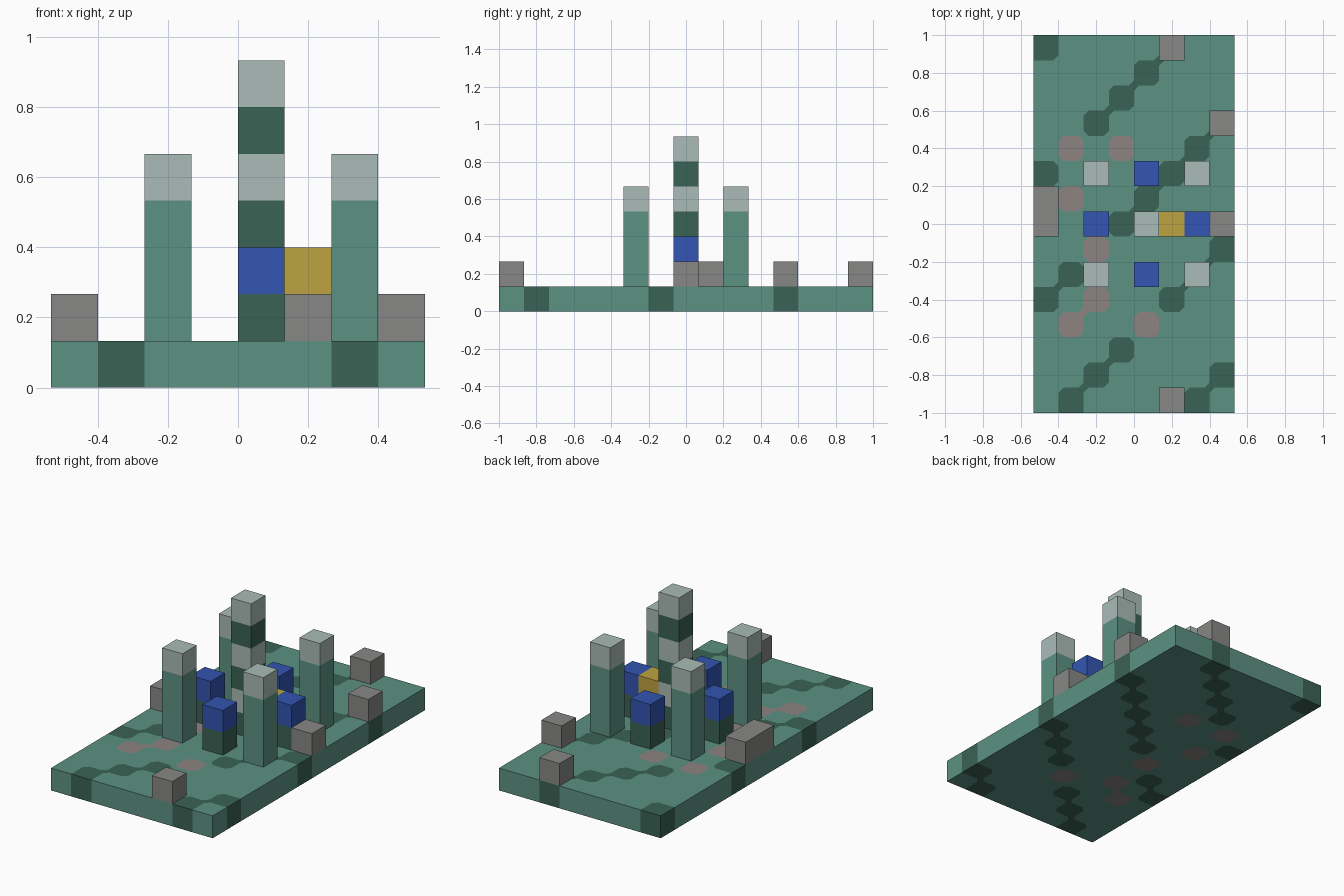
import bpy
import bmesh

cube = bpy.data.objects.get("Cube")
if cube:
    bpy.data.objects.remove(cube, do_unlink=True)

COLS, ROWS = 8, 15
S = 2 / ROWS          # block size
CUT = S * 0.2         # clipped corner of a floor patch


def material(name, rgb):
    mat = bpy.data.materials.new(name)
    mat.use_nodes = True
    mat.diffuse_color = (*rgb, 1)
    mat.node_tree.nodes["Principled BSDF"].inputs["Base Color"].default_value = (*rgb, 1)
    return mat


MATS = [
    material("sea_green", (0.107, 0.287, 0.227)),
    material("dark_green", (0.042, 0.122, 0.091)),
    material("warm_grey", (0.262, 0.227, 0.223)),
    material("stone_grey", (0.242, 0.242, 0.238)),
    material("pale_green", (0.402, 0.503, 0.474)),
    material("blue", (0.033, 0.091, 0.445)),
    material("gold", (0.515, 0.366, 0.051)),
]
GREEN, DARK, WARM, STONE, PALE, BLUE, GOLD = range(len(MATS))


def grid_xy(c, r):
    """Corner of a cell: columns run left to right, rows run back to front."""
    return (c - COLS / 2) * S, (ROWS / 2 - r) * S


def add_face(bm, points, mat):
    bm.faces.new([bm.verts.new(p) for p in points]).material_index = mat


def finish(bm, name):
    bmesh.ops.remove_doubles(bm, verts=bm.verts, dist=1e-4)
    bmesh.ops.recalc_face_normals(bm, faces=bm.faces)
    mesh = bpy.data.meshes.new(name)
    bm.to_mesh(mesh)
    bm.free()
    for mat in MATS:
        mesh.materials.append(mat)
    bpy.context.collection.objects.link(bpy.data.objects.new(name, mesh))


# Floor pattern: diagonal dark bands with a few scattered grey patches
PATCHES = {(1, 4), (3, 4), (1, 6), (2, 8), (2, 10), (1, 11), (4, 11)}


def floor_color(c, r):
    if (c, r) in PATCHES:
        return WARM
    return DARK if (c + r) % 5 == 0 else GREEN


def corner_color(c, r, own):
    """Colour around a grid point: lone patches are clipped, diagonals join."""
    if not (0 < c < COLS and 0 < r < ROWS):
        return own
    a, b, d, e = [floor_color(c + i, r + j) for j in (-1, 0) for i in (-1, 0)]
    if [a, b, d, e].count(GREEN) >= 3:
        return GREEN
    for p, q, s, t in ((a, e, b, d), (b, d, a, e)):
        if s == t == GREEN:
            return p if p == q else GREEN
    return own


def floor_cell(bm, c, r, z):
    own = floor_color(c, r)
    ring = []
    corners = [(0, 0), (1, 0), (1, 1), (0, 1)]
    for k, (i, j) in enumerate(corners):
        x, y = grid_xy(c + i, r + j)
        sx, sy = (1 - 2 * i) * CUT, (2 * j - 1) * CUT
        along_x, along_y = (x + sx, y, z), (x, y + sy, z)
        pair = [along_y, along_x] if k % 2 == 0 else [along_x, along_y]
        tone = corner_color(c + i, r + j, own)
        if tone == own:
            ring.append((x, y, z))
        else:
            ring += pair
            add_face(bm, [pair[0], (x, y, z), pair[1]], tone)
    add_face(bm, ring, own)


# Base slab
bm = bmesh.new()
for c in range(COLS):
    for r in range(ROWS):
        for z in (0, S):
            floor_cell(bm, c, r, z)
edges = [((c, r), (c + 1, r), (c, min(r, ROWS - 1))) for c in range(COLS) for r in (0, ROWS)]
edges += [((c, r), (c, r + 1), (min(c, COLS - 1), r)) for c in (0, COLS) for r in range(ROWS)]
for p, q, cell in edges:
    p, q = grid_xy(*p), grid_xy(*q)
    add_face(bm, [(*p, 0), (*q, 0), (*q, S), (*p, S)], floor_color(*cell))
finish(bm, "base_slab")


def column(name, c, r, levels):
    """Stack of blocks on the slab, one colour for each level."""
    bm = bmesh.new()
    ring = [grid_xy(c + i, r + j) for i, j in ((0, 0), (0, 1), (1, 1), (1, 0))]
    for n, mat in enumerate(levels, 1):
        for k in range(4):
            p, q = ring[k], ring[(k + 1) % 4]
            add_face(bm, [(*p, n * S), (*q, n * S), (*q, (n + 1) * S), (*p, (n + 1) * S)], mat)
    for z, mat in ((S, levels[0]), ((len(levels) + 1) * S, levels[-1])):
        add_face(bm, [(*p, z) for p in ring], mat)
    finish(bm, name)


# Central tower and its gold block
column("central_tower", 4, 7, [DARK, PALE] * 3)
column("gold_block", 5, 7, [DARK, GOLD])

# Corner towers
for c in (2, 6):
    for r in (5, 9):
        column("corner_tower", c, r, [GREEN] * 3 + [PALE])

# Blue-topped pillars around the centre
for c, r in ((4, 5), (2, 7), (6, 7), (4, 9)):
    column("blue_pillar", c, r, [DARK, BLUE])

# Loose stone blocks
for c, r in ((5, 0), (7, 3), (0, 6), (0, 7), (7, 7), (5, 14)):
    column("stone_block", c, r, [STONE])
